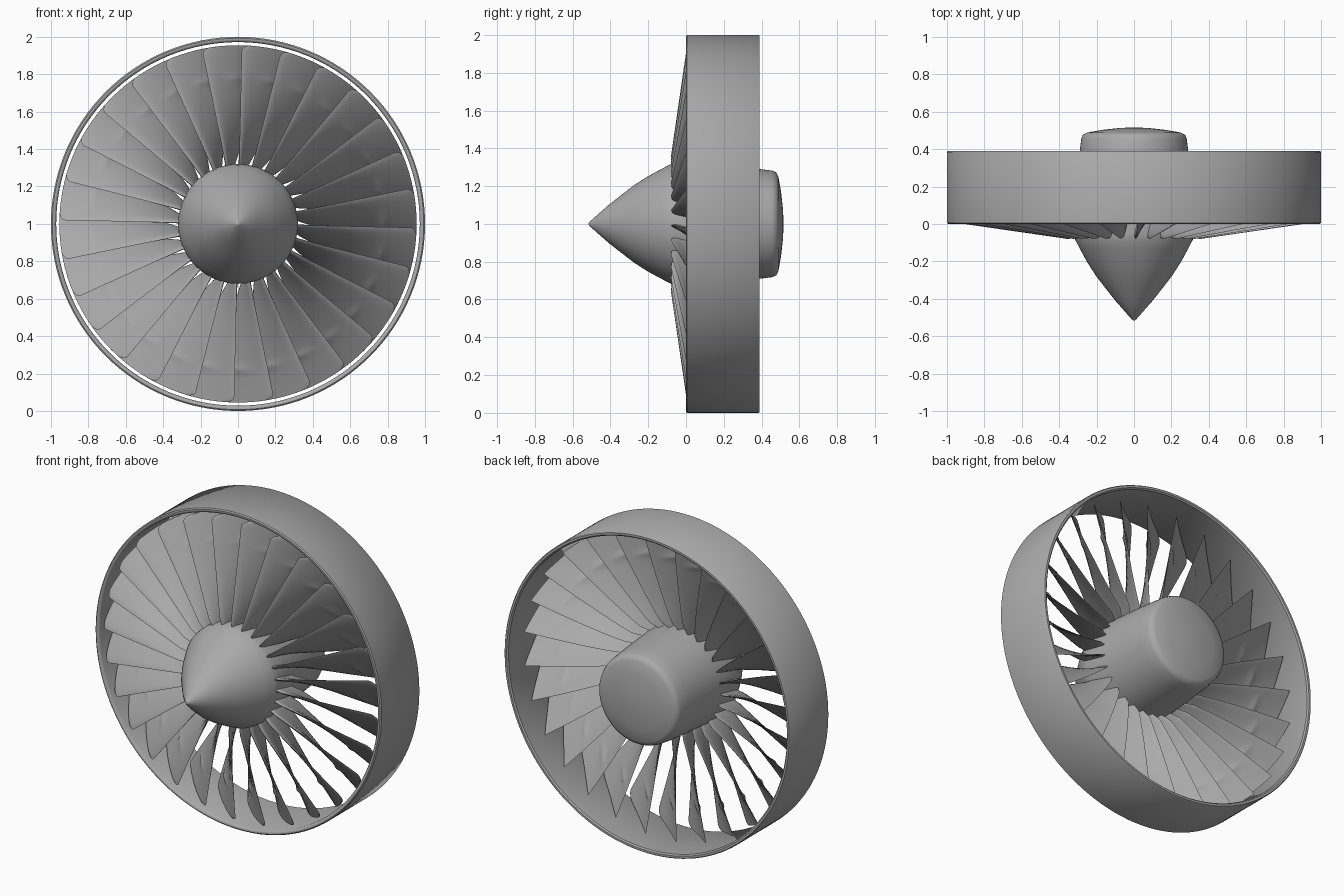
import bpy, bmesh, math
from mathutils import Vector

cube = bpy.data.objects.get("Cube")
if cube:
    bpy.data.objects.remove(cube, do_unlink=True)

grey = bpy.data.materials.new("plain grey metal")
grey.use_nodes = True
colour = (0.4, 0.4, 0.4, 1)
grey.diffuse_color = colour
grey.node_tree.nodes["Principled BSDF"].inputs["Base Color"].default_value = colour

BLADES = 28
CENTRE = Vector((0, 0, 1))


def finish(bm, name, angle):
    """Turn a bmesh into a smooth shaded grey object."""
    bmesh.ops.remove_doubles(bm, verts=bm.verts, dist=1e-5)
    bmesh.ops.recalc_face_normals(bm, faces=bm.faces)
    mesh = bpy.data.meshes.new(name)
    bm.to_mesh(mesh)
    bm.free()
    mesh.materials.append(grey)
    obj = bpy.data.objects.new(name, mesh)
    bpy.context.collection.objects.link(obj)
    obj.location = CENTRE
    bpy.ops.object.select_all(action="DESELECT")
    obj.select_set(True)
    bpy.context.view_layer.objects.active = obj
    bpy.ops.object.shade_smooth_by_angle(angle=math.radians(angle))
    return obj


def lathe(name, profile, steps, angle):
    """Spin (radius, y) points around the y axis."""
    bm = bmesh.new()
    verts = [bm.verts.new((r, y, 0)) for r, y in profile]
    edges = [bm.edges.new(pair) for pair in zip(verts, verts[1:])]
    bmesh.ops.spin(bm, geom=verts + edges, cent=(0, 0, 0), axis=(0, 1, 0),
                   angle=math.tau, steps=steps, use_duplicate=False)
    return finish(bm, name, angle)


def lerp(a, b, t):
    return a + (b - a) * t


# Outer ring with softened rims
lathe("outer_ring", [(0.972, 0.012), (0.978, 0.003), (0.985, 0), (0.993, 0),
                     (1, 0.006), (1, 0.384), (0.995, 0.39), (0.982, 0.39),
                     (0.974, 0.382), (0.972, 0.012)], 128, 40)

# Nose cone, hub barrel and domed rear cap in one turned piece
lathe("hub", [(0, -0.517), (0.012, -0.51), (0.1, -0.41), (0.155, -0.34),
              (0.205, -0.275), (0.25, -0.205), (0.288, -0.135), (0.314, -0.085),
              (0.32, -0.05), (0.316, 0.05), (0.302, 0.25), (0.29, 0.39),
              (0.282, 0.455), (0.273, 0.477), (0.25, 0.489), (0.17, 0.503),
              (0.08, 0.513), (0, 0.517)], 96, 50)


# One twisted blade, lofted from aerofoil sections along the radius
def blade_section(r):
    u = (r - 0.3) / 0.655                        # 0 at the root, 1 at the tip
    sweep = lerp(0.035, 0.31, u ** 0.85)         # tangential width
    front = -0.085 + 0.145 * (r - 0.32)
    back = lerp(0.13, 0.26, u)
    if r < 0.36:                                 # narrowed root stalk
        front += 0.25 * (0.36 - r)
        back -= 0.5 * (0.36 - r)
    trim = 0.1 * max(0, (r - 0.92) / 0.035) ** 3  # rounded leading corner
    half = lerp(0.011, 0.005, u)
    bump = 0.012 * math.exp(-((r - 0.78) / 0.02) ** 2)
    along = Vector((sweep, back - front)).normalized()
    normal = Vector((-along.y, along.x))
    upper, lower = [], []
    for i in range(11):
        t = (1 - math.cos(math.pi * i / 10)) / 2
        s = lerp(trim, 1, t)
        mid = Vector((sweep * s, lerp(front, back, s)))
        mid -= normal * 0.012 * math.sin(math.pi * s) * u
        thick = half * min(1, 6 * math.sqrt(t * (1 - t)) / 2) * lerp(1, 0.5, t)
        thick += bump * math.exp(-((t - 0.6) / 0.12) ** 2)
        upper.append(mid + normal * thick)
        lower.append(mid - normal * thick)
    loop = upper + lower[-2:0:-1]
    return [Vector((r * math.sin(p.x / r), p.y, r * math.cos(p.x / r))) for p in loop]


bm = bmesh.new()
radii = [0.3, 0.33, 0.36, 0.42, 0.5, 0.58, 0.66, 0.73, 0.755, 0.77, 0.78,
         0.79, 0.805, 0.83, 0.88, 0.92, 0.935, 0.945, 0.951, 0.955]
rings = [[bm.verts.new(p) for p in blade_section(r)] for r in radii]
for a, b in zip(rings, rings[1:]):
    for i in range(len(a)):
        j = (i + 1) % len(a)
        bm.faces.new((a[i], a[j], b[j], b[i]))
for end in (rings[0], rings[-1]):
    bm.faces.new(end)
blade = finish(bm, "fan_blade_1", 50)

# Repeat the blade around the hub
for n in range(BLADES):
    obj = blade
    if n:
        obj = blade.copy()
        obj.name = f"fan_blade_{n + 1}"
        bpy.context.collection.objects.link(obj)
    obj.rotation_euler.y = math.radians(1.2) + math.tau * n / BLADES
